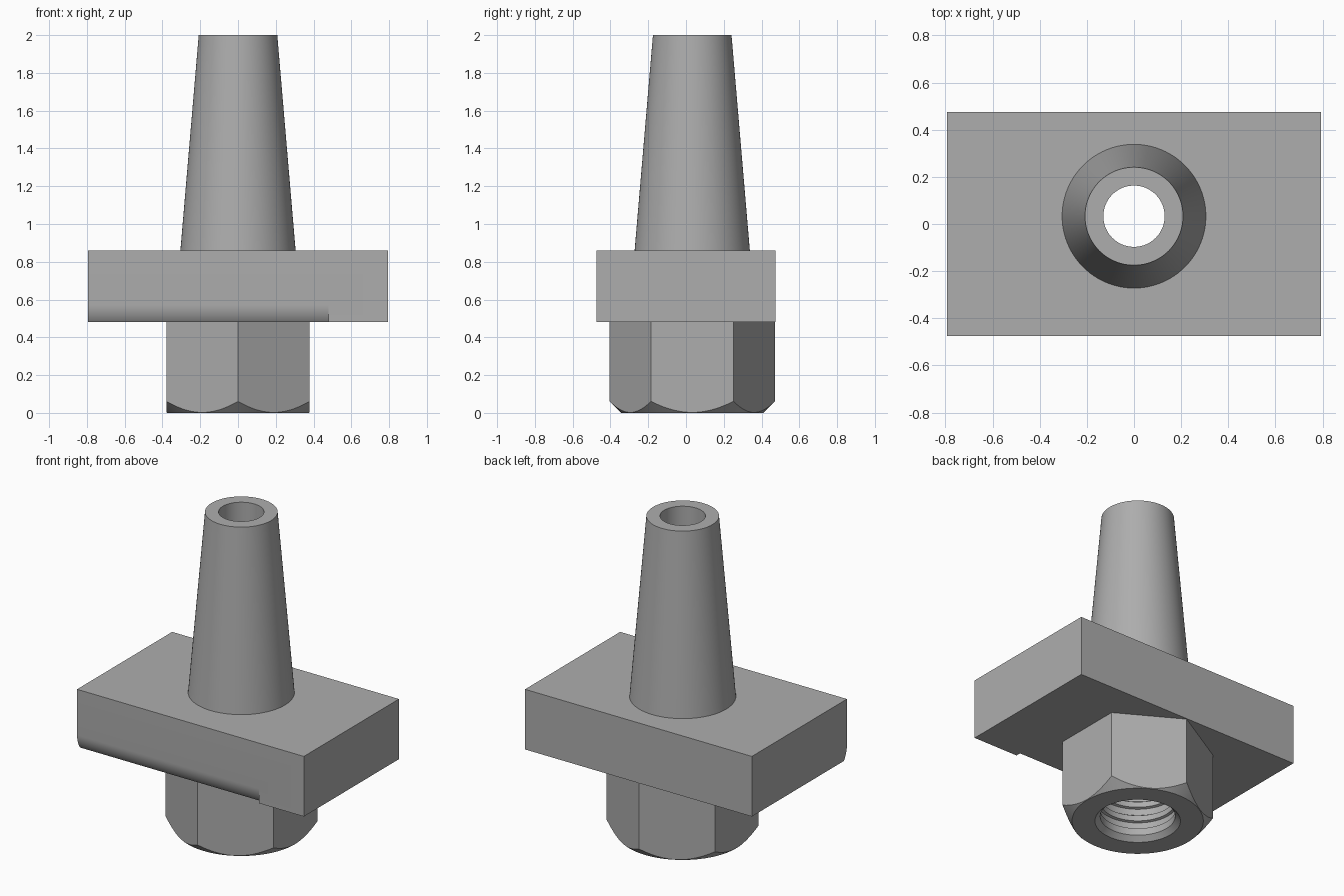
import bpy, math

if "Cube" in bpy.data.objects:
    bpy.data.objects.remove(bpy.data.objects["Cube"])

AXIS_Y = 0.033          # the round parts sit slightly behind the plate centre
SEG = 96

grey = bpy.data.materials.new("steel_grey")
grey.diffuse_color = (0.42, 0.42, 0.42, 1)
grey.use_nodes = True
grey.node_tree.nodes["Principled BSDF"].inputs["Base Color"].default_value = grey.diffuse_color


def make_mesh(name, verts, faces):
    me = bpy.data.meshes.new(name)
    me.from_pydata(verts, [], faces)
    me.materials.append(grey)
    ob = bpy.data.objects.new(name, me)
    bpy.context.collection.objects.link(ob)
    return ob


def stack(name, profile, n, turn=0.0):
    """Closed solid of revolution from (radius, z) rings, bottom to top."""
    verts, faces = [], []
    for r, z in profile:
        for i in range(n):
            a = turn + 2 * math.pi * i / n
            verts.append((r * math.cos(a), AXIS_Y + r * math.sin(a), z))
    for k in range(len(profile) - 1):
        for i in range(n):
            j = (i + 1) % n
            faces.append((k * n + i, k * n + j, (k + 1) * n + j, (k + 1) * n + i))
    top = (len(profile) - 1) * n
    faces += [tuple(reversed(range(n))), tuple(range(top, top + n))]
    return make_mesh(name, verts, faces)


def extrude_x(name, yz, x0, x1):
    """Prism along x from a counter-clockwise (y, z) outline."""
    n = len(yz)
    verts = [(x, y, z) for x in (x0, x1) for y, z in yz]
    faces = [(i, n + i, n + (i + 1) % n, (i + 1) % n)[::-1] for i in range(n)]
    faces += [tuple(reversed(range(n))), tuple(range(n, 2 * n))]
    return make_mesh(name, verts, faces)


def combine(target, tool, op):
    bpy.context.view_layer.objects.active = target
    mod = target.modifiers.new(op, 'BOOLEAN')
    mod.operation, mod.object, mod.solver = op, tool, 'EXACT'
    bpy.ops.object.modifier_apply(modifier=mod.name)
    bpy.data.objects.remove(tool)


# rectangular plate
body = extrude_x("tapered_tool_holder",
                 [(-.475, .48), (.475, .48), (.475, .86), (-.475, .86)], -.793, .793)

# shallow rounded relief along the lower front edge, stopping short of the right end
R, H = 0.15, 0.092
arc = []
for i in range(9):
    a = math.asin(H / R) * i / 8
    arc.append((-.475 + R * (1 - math.cos(a)), .48 + H - R * math.sin(a)))
y_end = arc[-1][0]
outline = [(-.6, .4), (y_end + .004, .4)] + arc[::-1] + [(-.475, .5725), (-.6, .5725)]
outline = [(-.6, .4), (y_end, .4)] + arc[::-1] + [(-.6, .48 + H)]
combine(body, extrude_x("relief_cutter", outline, -.9, .48), 'DIFFERENCE')

# hexagonal nut with turned lower corners
nut = stack("hex_nut", [(.437, 0), (.437, .6)], 6, math.pi / 2)
turned = stack("nut_turning", [(.376, 0), (.476, .1), (.476, .7)], SEG)
combine(nut, turned, 'INTERSECT')
combine(body, nut, 'UNION')

# tapered shank, sunk into the plate so the solids merge
slope = (.305 - .208) / 1.14
combine(body, stack("shank", [(.305 + slope * .2, .66), (.208, 2)], SEG), 'UNION')

# through bore with a countersunk, grooved socket in the nut
bore = [(.275, -.03), (.215, .03), (.215, .075)]
for k in range(4):
    z = .08 + .09 * k
    bore += [(.23, z), (.23, z + .04), (.215, z + .045), (.215, z + .08)]
bore += [(.13, .48), (.13, 2.1)]
combine(body, stack("bore_cutter", bore, SEG), 'DIFFERENCE')

# smooth round walls, crisp edges
bpy.ops.object.select_all(action='DESELECT')
body.select_set(True)
bpy.context.view_layer.objects.active = body
bpy.ops.object.shade_smooth_by_angle(angle=math.radians(20))
